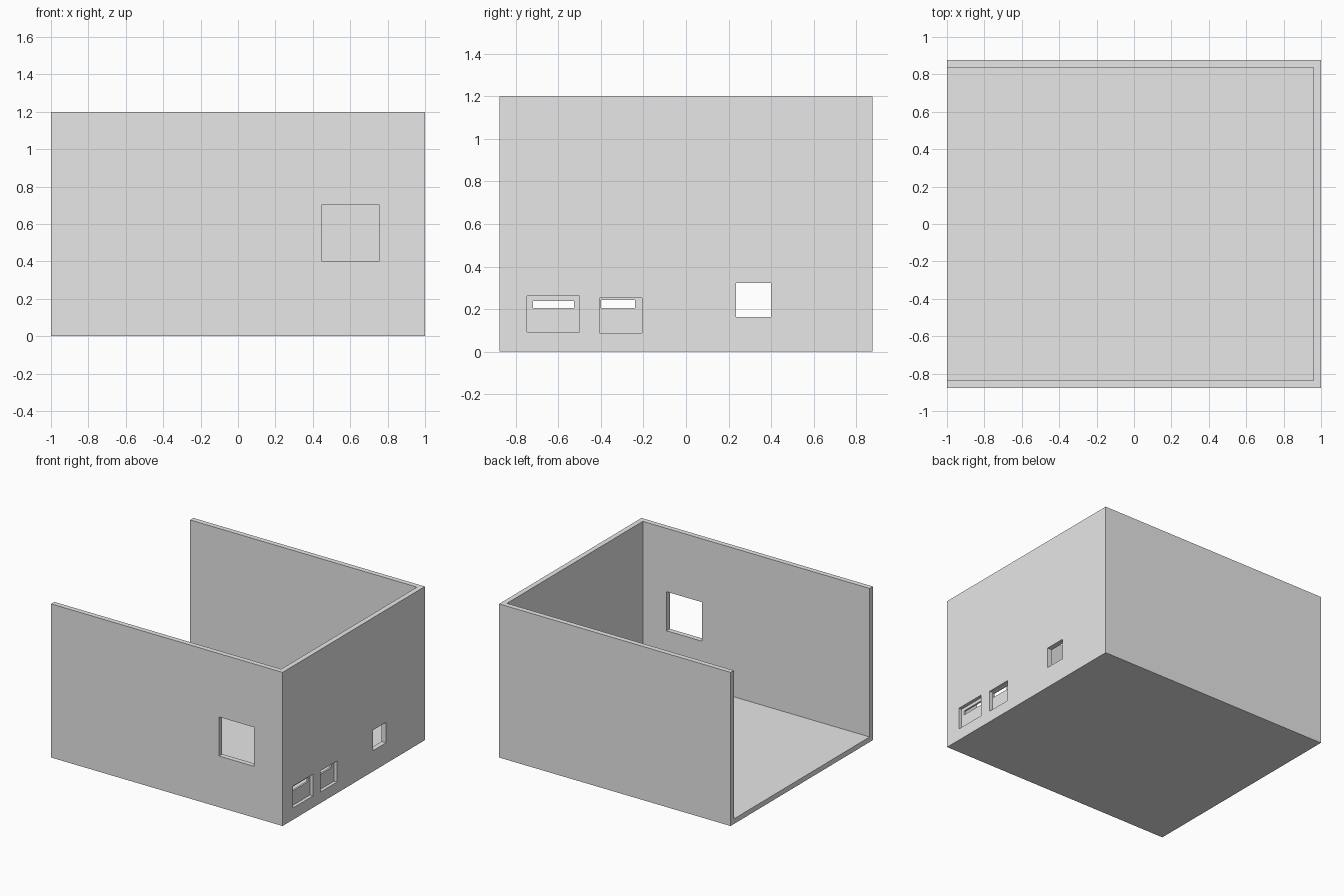
import bpy
from mathutils import Vector

default = bpy.data.objects.get("Cube")
if default:
    bpy.data.objects.remove(default, do_unlink=True)

W, D, H, T = 1.0, 0.878, 1.2, 0.04   # half width, half depth, height, wall thickness
OVER = 0.1                           # how far cutters overshoot a face
RECESS = 0.026                       # depth of the shallow wall pockets

grey = bpy.data.materials.new("plain grey")
grey.use_nodes = True
colour = (0.8, 0.8, 0.8, 1)
grey.diffuse_color = colour
grey.node_tree.nodes["Principled BSDF"].inputs["Base Color"].default_value = colour


def box(name, x, y, z):
    """Box spanning the (low, high) pairs on each axis."""
    bpy.ops.mesh.primitive_cube_add(size=1)
    ob = bpy.context.object
    ob.name = name
    size = Vector((x[1] - x[0], y[1] - y[0], z[1] - z[0]))
    mid = Vector((sum(x), sum(y), sum(z))) / 2
    for v in ob.data.vertices:
        v.co = v.co * size + mid
    ob.data.materials.append(grey)
    return ob


def cut(target, cutter):
    """Subtract the cutter, then discard it."""
    mod = target.modifiers.new(cutter.name, "BOOLEAN")
    mod.operation = "DIFFERENCE"
    mod.solver = "EXACT"
    mod.object = cutter
    cutter.hide_render = True
    bpy.context.view_layer.objects.active = target
    bpy.ops.object.modifier_apply(modifier=mod.name)
    bpy.data.objects.remove(cutter, do_unlink=True)


# Room shell, hollow and open at the top and on one side
room = box("room_shell", (-W, W), (-D, D), (0, H))
cut(room, box("interior", (-W - OVER, W - T), (-D + T, D - T), (T, H + OVER)))

# Front window
cut(room, box("front_window", (0.45, 0.755), (-D - OVER, -D + T + OVER), (0.4, 0.705)))

# Openings in the side wall: square window and two slots
through = (W - T - OVER, W + OVER)
cut(room, box("side_window", through, (0.235, 0.4), (0.162, 0.322)))
cut(room, box("first_slot", through, (-0.721, -0.526), (0.205, 0.238)))
cut(room, box("second_slot", through, (-0.401, -0.239), (0.205, 0.242)))

# Shallow pockets around the slots
pocket = (W - RECESS, W + OVER)
cut(room, box("first_pocket", pocket, (-0.749, -0.502), (0.092, 0.262)))
cut(room, box("second_pocket", pocket, (-0.408, -0.207), (0.087, 0.251)))
